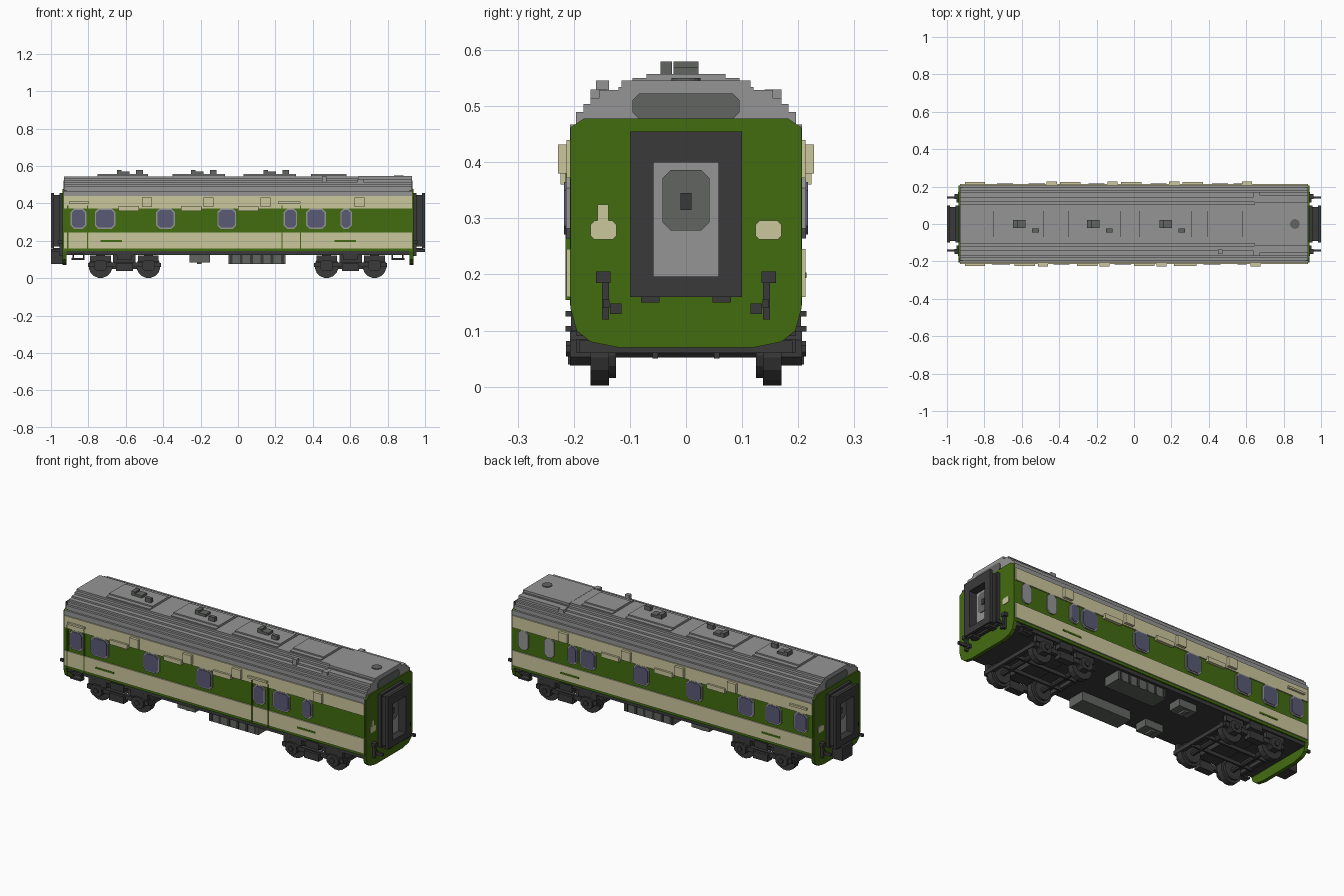
import bpy
import bmesh
import math
from mathutils import Vector

default_cube = bpy.data.objects.get("Cube")
if default_cube:
    bpy.data.objects.remove(default_cube, do_unlink=True)


def make_material(name, red, green, blue):
    material = bpy.data.materials.new(name)
    material.use_nodes = True
    colour = (red, green, blue, 1)
    material.diffuse_color = colour
    material.node_tree.nodes["Principled BSDF"].inputs["Base Color"].default_value = colour
    return material


GREEN = make_material("coach green", .055, .15, .005)
CREAM = make_material("cream", .6, .57, .34)
ROOF = make_material("roof grey", .3, .3, .3)
STEEL = make_material("steel grey", .12, .13, .12)
DARK = make_material("underframe dark", .042, .042, .042)
GLASS = make_material("window glass", .1, .1, .18)


class Part:
    """One mesh object gathered from boxes and extruded outlines."""

    def __init__(self, name, material):
        self.name, self.material = name, material
        self.mesh = bmesh.new()

    def prism(self, outline, axis, start, end):
        def place(u, v, depth):
            point = [u, v]
            point.insert("xyz".index(axis), depth)
            return self.mesh.verts.new(Vector(point))
        near = [place(u, v, start) for u, v in outline]
        far = [place(u, v, end) for u, v in outline]
        self.mesh.faces.new(near)
        self.mesh.faces.new(far[::-1])
        count = len(outline)
        for i in range(count):
            j = (i + 1) % count
            self.mesh.faces.new((near[j], near[i], far[i], far[j]))

    def box(self, x0, x1, y0, y1, z0, z1):
        self.prism([(x0, y0), (x1, y0), (x1, y1), (x0, y1)], "z", z0, z1)

    def finish(self):
        bmesh.ops.recalc_face_normals(self.mesh, faces=self.mesh.faces)
        data = bpy.data.meshes.new(self.name)
        self.mesh.to_mesh(data)
        self.mesh.free()
        data.materials.append(self.material)
        bpy.context.collection.objects.link(bpy.data.objects.new(self.name, data))


def chamfered(centre_u, centre_v, width, height, cut):
    """Octagonal outline: a rectangle with clipped corners."""
    a, b = width / 2, height / 2
    corners = [(a - cut, -b), (a, cut - b), (a, b - cut), (a - cut, b),
               (cut - a, b), (-a, b - cut), (-a, cut - b), (cut - a, -b)]
    return [(centre_u + u, centre_v + v) for u, v in corners]


def disc(centre_u, centre_v, radius, sides=16):
    angles = [math.tau * (i + .5) / sides for i in range(sides)]
    return [(centre_u + radius * math.cos(t), centre_v + radius * math.sin(t)) for t in angles]


def single_box(name, material, *limits):
    part = Part(name, material)
    part.box(*limits)
    part.finish()


SIDES = (-1, 1)
LENGTH = .93

# Body shell, floor and painted bands
single_box("body_shell", GREEN, -LENGTH, LENGTH, -.207, .207, .145, .44)
single_box("floor", DARK, -.92, .92, -.2, .2, .125, .145)
bands = Part("cream_bands", CREAM)
for side in SIDES:
    for bottom, top in ((.16, .245), (.372, .44)):
        bands.box(-LENGTH, LENGTH, side * .2, side * .213, bottom, top)
bands.finish()

# Stepped roof
roof = Part("roof", ROOF)
bottom = .435
for half, top in ((.207, .467), (.196, .49), (.183, .504), (.17, .514),
                  (.145, .523), (.12, .534), (.103, .545)):
    roof.box(-LENGTH, LENGTH, -half, half, bottom, top)
    bottom = top
roof.finish()

panels = Part("roof_panels", ROOF)
for start, end in ((-.75, -.48), (-.35, -.07), (.03, .31), (.39, .58)):
    panels.box(start, end, -.095, .095, .54, .55)
    panels.box(start, end, -.07, .07, .55, .557)
panels.box(.645, LENGTH, -.115, .115, .52, .546)
panels.box(.645, LENGTH, -.155, .155, .51, .529)
for side in SIDES:
    panels.box(.64, .67, side * .14, side * .17, .49, .53)
panels.finish()

# Roof ventilators
vents = Part("roof_vents", STEEL)
for x in (-.613, -.218, .17):
    vents.box(x - .033, x + .033, -.022, .022, .55, .57)
    vents.box(x - .033, x - .01, -.022, .022, .57, .58)
    vents.box(x + .068, x + .104, -.045, -.025, .55, .58)
vents.prism(disc(.86, 0, .026), "z", .54, .55)
vents.finish()
single_box("roof_pipe", ROOF, .45, .474, -.16, -.137, .51, .546)

# Side windows: (centre, width) along each side
front_windows = ((-.853, .085), (-.71, .11), (-.388, .1), (-.06, .1),
                 (.28, .072), (.417, .105), (.578, .062))
back_windows = ((-.86, .085), (-.69, .1), (-.52, .1), (-.2, .1),
                (.13, .1), (.46, .1), (.556, .06))
frosted_windows = ((.7, .062), (.86, .062))
frames = Part("window_frames", ROOF)
panes = Part("window_panes", GLASS)
for side, windows in ((-1, front_windows), (1, back_windows + frosted_windows)):
    for x, width in windows:
        frames.prism(chamfered(x, .318, width, .108, .018), "y", side * .2, side * .214)
        if (x, width) not in frosted_windows:
            panes.prism(chamfered(x, .318, width - .014, .094, .015),
                        "y", side * .208, side * .217)
frames.finish()
panes.finish()

# Cream hoods and grilles above the windows
hoods = Part("side_hoods", CREAM)


def side_hood(side, x, width, low, high, depth):
    hoods.box(x - width / 2, x + width / 2, side * .205, side * depth, low, high)


for side, tall, wide in ((-1, (-.487, -.158, .147, .65), (-.585, -.25, .055)),
                         (1, (-.44, -.115, .215, .605), (-.34, -.015, .315))):
    for x in tall:
        side_hood(side, x, .054, .38, .432, .228)
    for x in wide:
        side_hood(side, x, .11, .36, .385, .224)
    side_hood(side, -.85, .105, .4, .411, .224)
side_hood(-1, .275, .12, .4, .411, .224)
hoods.finish()

# Plain green plates on the lower band and thin door edges
plates = Part("side_plates", GREEN)
for side in SIDES:
    for x in (-.68, .57):
        plates.box(x - .055, x + .06, side * .21, side * .215, .194, .204)
for x in (-.91, -.805, .235, .335):
    plates.box(x - .003, x + .003, -.215, -.205, .155, .39)
plates.finish()

# End walls, gangways and end fittings
half_wall = [(.12, .07), (.17, .08), (.195, .1), (.206, .14), (.206, .462), (.182, .478)]
wall_outline = half_wall + [(-y, z) for y, z in reversed(half_wall)]
walls = Part("end_walls", GREEN)
roof_ends = Part("roof_end_plates", STEEL)
gangways = Part("gangways", DARK)
doors = Part("end_doors", ROOF)
door_glass = Part("end_door_panes", STEEL)
marks = Part("end_marks", CREAM)
fittings = Part("end_fittings", DARK)
for end in SIDES:
    walls.prism(wall_outline, "x", end * .918, end * .938)
    roof_ends.prism(chamfered(0, .5, .19, .046, .012), "x", end * .92, end * .934)
    # Gangway bellows with a thicker outer rim
    for inner, outer, shrink in ((.935, .955, 0), (.955, .985, .01), (.985, 1, 0)):
        x0, x1 = end * inner, end * outer
        edge = .1 - shrink
        gangways.box(x0, x1, -edge, edge, .4, .455 - shrink)
        gangways.box(x0, x1, -edge, edge, .16 + shrink, .196)
        for side in SIDES:
            gangways.box(x0, x1, side * .058, side * edge, .196, .4)
    for side in SIDES:
        gangways.box(end * .94, end * .99, side * .047, side * .08, .15, .162)
    doors.box(end * .93, end * .955, -.058, .058, .195, .4)
    door_glass.prism(chamfered(0, .332, .084, .108, .015), "x", end * .95, end * .959)
    fittings.box(end * .955, end * .964, -.01, .01, .315, .345)
    for side in SIDES:
        marks.prism(chamfered(side * .147, .279, .046, .034, .007),
                    "x", end * .93, end * .941)
        # Buffer arms and brackets
        fittings.box(end * .93, end * .96, side * .135, side * .16, .185, .205)
        fittings.box(end * .935, end * .955, side * .137, side * .15, .12, .19)
        fittings.box(end * .935, end, side * .136, side * .148, .14, .155)
        fittings.box(end * .935, end * .95, side * .115, side * .135, .13, .148)
marks.box(.93, .941, -.158, -.138, .29, .325)
for part in (walls, roof_ends, gangways, doors, door_glass, marks, fittings):
    part.finish()

# Coupler box at one end only
single_box("coupler", DARK, -1, -.935, -.045, .045, .075, .15)

# Entry steps at opposite corners
steps = Part("entry_steps", DARK)
for flip in SIDES:
    for z in (.098, .125):
        steps.box(flip * -.89, flip * -.825, flip * -.215, flip * -.18, z, z + .01)
    for x in (.885, .83):
        steps.box(flip * -x, flip * (.008 - x), flip * -.205, flip * -.19, .098, .145)
steps.finish()

# Bogies: wheels, axles, axle boxes and side frames
wheels = Part("wheels", DARK)
bogies = Part("bogie_frames", DARK)
for centre in (-.607, .602):
    bogies.box(centre - .06, centre + .06, -.17, .17, .085, .13)
    for offset in (-.128, .128):
        axle = centre + offset
        wheels.prism(disc(axle, .065, .014, 8), "y", -.17, .17)
        for side in SIDES:
            wheels.prism(disc(axle, .065, .064), "y", side * .137, side * .17)
            wheels.prism(disc(axle, .065, .05), "y", side * .125, side * .14)
            bogies.prism(chamfered(axle, .068, .07, .06, .015), "y", side * .17, side * .207)
            bogies.box(axle - .055, axle + .055, side * .172, side * .195, .09, .122)
            bogies.prism(disc(axle, .068, .015, 8), "y", side * .2, side * .214)
    for side in SIDES:
        bogies.box(centre - .185, centre + .185, side * .172, side * .195, .06, .085)
        bogies.box(centre - .045, centre + .045, side * .17, side * .21, .04, .08)
        bogies.box(centre - .04, centre + .04, side * .165, side * .205, .1, .138)
        bogies.box(centre - .19, centre + .19, side * .05, side * .06, .05, .07)
    for offset in (-.185, .185):
        bogies.box(centre + offset - .01, centre + offset + .01, -.19, .19, .06, .082)
wheels.finish()
bogies.finish()

# Equipment boxes beneath the floor
equipment = Part("underfloor_boxes", STEEL)
for side in SIDES:
    equipment.box(-.05, .255, side * .085, side * .185, .075, .135)
    equipment.box(-.26, -.15, side * .09, side * .165, .085, .135)
    equipment.box(-.22, -.195, side * .1, side * .15, .075, .09)
equipment.finish()
ribs = Part("underfloor_box_ribs", DARK)
for side in SIDES:
    for i in range(6):
        x = -.045 + i * .055
        ribs.box(x, x + .015, side * .18, side * .188, .078, .135)
ribs.finish()
